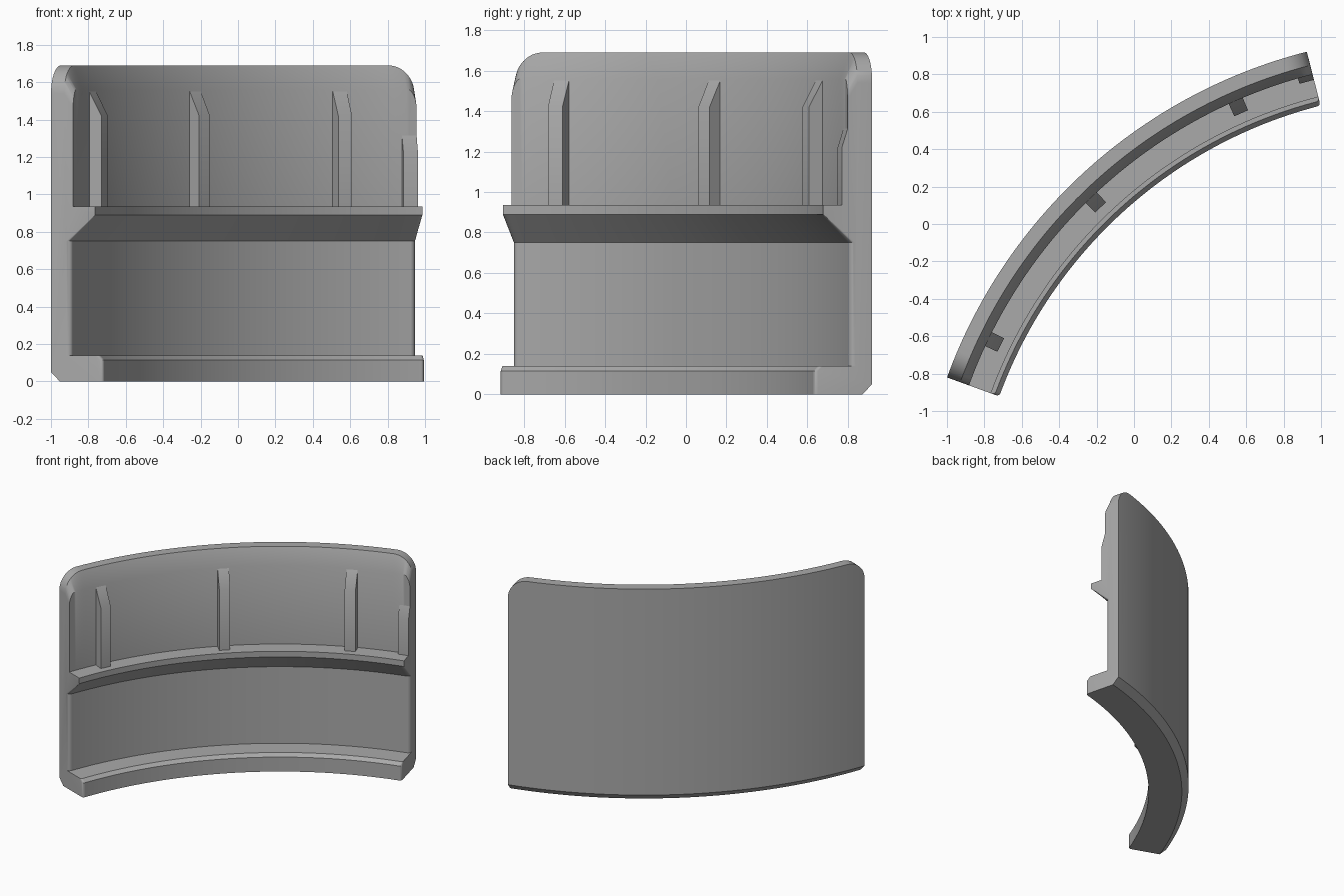
import bpy
import bmesh
from math import cos, sin, radians, sqrt

if "Cube" in bpy.data.objects:
    bpy.data.objects.remove(bpy.data.objects["Cube"], do_unlink=True)

# Arc that the panel follows: centre, outer radius and end angles
CX, CY, R = 1.61, -1.77, 2.777
A0, A1 = radians(104.3), radians(160.0)
ARC = R * (A1 - A0)
TOP, CORNER = 1.69, 0.15

grey = bpy.data.materials.new("plain grey")
grey.use_nodes = True
grey.diffuse_color = (0.4, 0.4, 0.4, 1)
grey.node_tree.nodes["Principled BSDF"].inputs["Base Color"].default_value = (0.4, 0.4, 0.4, 1)


def place(depth, s, z):
    """Point at a depth inward from the outer face, s along the arc."""
    a = A0 + s / R
    r = R - depth
    return (CX + r * cos(a), CY + r * sin(a), z)


def loft(name, sections):
    """Skin closed sections of equal length and cap both ends."""
    bm = bmesh.new()
    rings = [[bm.verts.new(p) for p in sec] for sec in sections]
    n = len(rings[0])
    for a, b in zip(rings, rings[1:]):
        for i in range(n):
            j = (i + 1) % n
            bm.faces.new((a[i], a[j], b[j], b[i]))
    bm.faces.new(rings[0])
    bm.faces.new(rings[-1])
    bmesh.ops.recalc_face_normals(bm, faces=bm.faces)
    me = bpy.data.meshes.new(name)
    bm.to_mesh(me)
    bm.free()
    me.materials.append(grey)
    ob = bpy.data.objects.new(name, me)
    bpy.context.collection.objects.link(ob)
    me.shade_smooth()
    me.set_sharp_from_angle(angle=radians(30))
    return ob


def drop(s, radius):
    """How far a rounded end falls back at distance s from the nearest end."""
    e = min(s, ARC - s)
    if e >= radius:
        return 0.0
    return radius - sqrt(max(0.0, radius ** 2 - (radius - e) ** 2))


def profile(s):
    """Cross-section: foot, lower wall, ridge, upper wall and lip."""
    top = TOP - drop(s, CORNER)
    wall = 0.115 - drop(s, 0.03)
    foot = 0.297 - drop(s, 0.02)
    section = [
        (0.05, 0), (foot, 0), (foot, 0.115), (foot - 0.025, 0.14),
        (wall, 0.14), (wall, 0.75), (0.25, 0.89), (0.25, 0.935),
        (0.125, 0.935), (0.125, min(1.56, top - 0.08)),
        (0.075, top), (0, top), (0, 0.05),
    ]
    return [place(d, s, z) for d, z in section]


# Panel, with closer sections at the rounded ends
ends = [CORNER * (1 - cos(radians(7.5 * i))) for i in range(13)]
ends = sorted(set(ends + [0.006, 0.013, 0.02, 0.03]))
inner = [CORNER + (ARC - 2 * CORNER) * i / 48 for i in range(1, 48)]
stations = ends + inner + [ARC - e for e in reversed(ends)]
loft("curved_panel", [profile(s) for s in stations])


def rib(name, s0, s1, depth, shoulder, tip):
    """Upright rib on the upper wall with a sloped head."""
    section = [(0.09, 0.93), (depth, 0.93), (depth, shoulder), (0.12, tip), (0.09, tip)]
    loft(name, [[place(d, s, z) for d, z in section] for s in (s0, s1)])


# Three full ribs and a short one against the end
for i, angle in enumerate((113.7, 133.9, 154.2)):
    s = R * (radians(angle) - A0)
    rib(f"rib_{i + 1}", s - 0.043, s + 0.043, 0.197, 1.42, 1.56)
rib("short_end_rib", 0, 0.085, 0.155, 1.22, 1.33)
